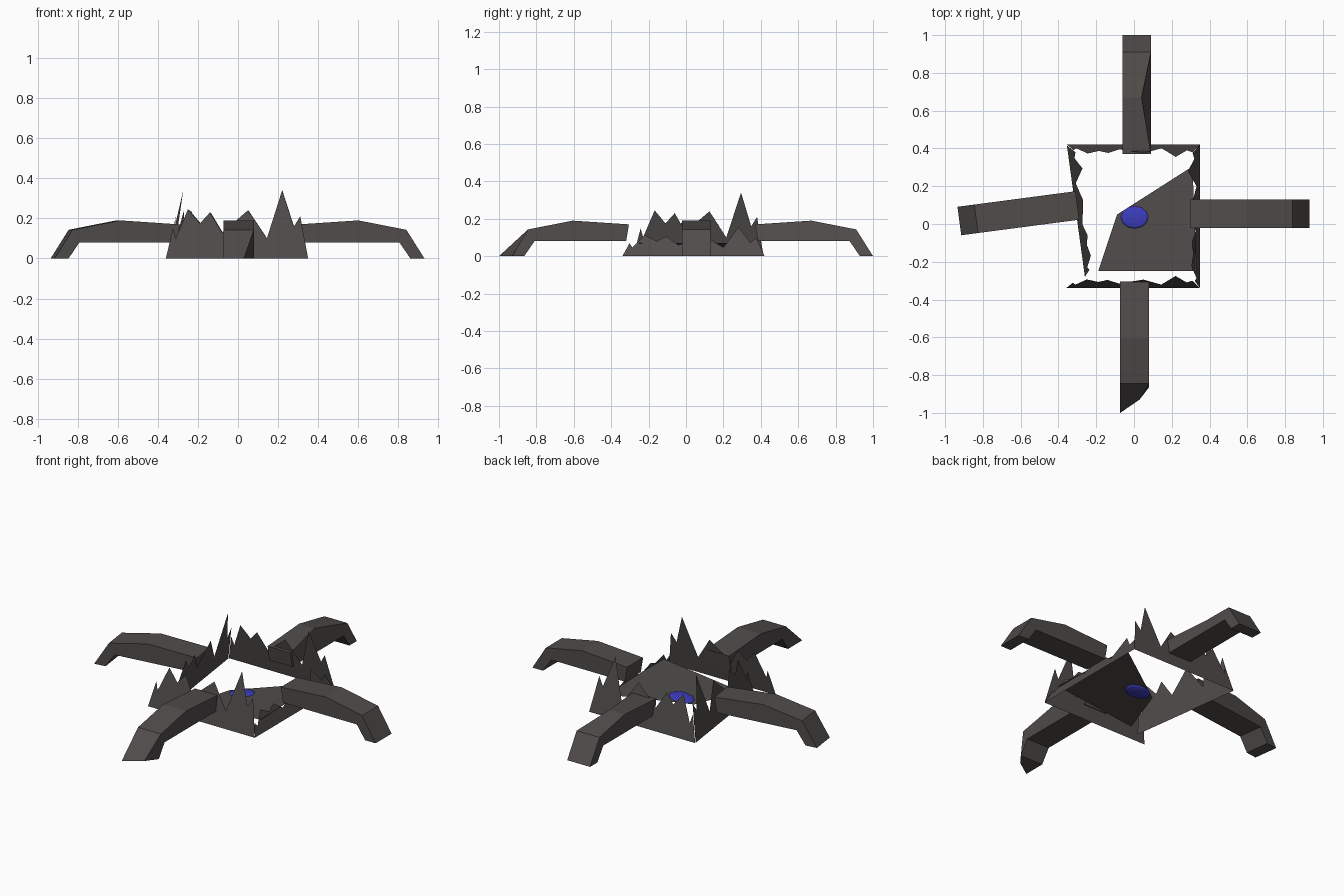
import bpy, bmesh, math
from mathutils import Vector, Matrix

if "Cube" in bpy.data.objects:
    bpy.data.objects.remove(bpy.data.objects["Cube"])


def material(name, rgb):
    m = bpy.data.materials.new(name)
    m.diffuse_color = (*rgb, 1)
    m.use_nodes = True
    m.node_tree.nodes["Principled BSDF"].inputs["Base Color"].default_value = m.diffuse_color
    return m


METAL = material("dark_metal", (0.08, 0.073, 0.07))
BLUE = material("blue_core", (0.045, 0.045, 0.50))


def make_object(name, verts, faces, mat, fix_normals=False):
    mesh = bpy.data.meshes.new(name)
    mesh.from_pydata(verts, [], faces)
    if fix_normals:
        bm = bmesh.new()
        bm.from_mesh(mesh)
        bmesh.ops.recalc_face_normals(bm, faces=bm.faces)
        bm.to_mesh(mesh)
        bm.free()
    mesh.materials.append(mat)
    ob = bpy.data.objects.new(name, mesh)
    bpy.context.collection.objects.link(ob)
    return ob


# Jagged broken-wall outline: position along the wall (0..1), height
JAGGED = [(0.0, 0.0), (0.05, 0.15), (0.07, 0.10), (0.155, 0.245), (0.24, 0.175),
          (0.31, 0.23), (0.395, 0.13), (0.577, 0.24), (0.71, 0.10),
          (0.817, 0.34), (0.90, 0.16), (0.944, 0.21), (1.0, 0.0)]


def wall(name, start, end, inward, height=1.0):
    """Thin wall leaning inward, ending in the jagged outline."""
    a, b, n = Vector(start), Vector(end), Vector(inward)
    verts = []
    for t, h in JAGGED:
        p = a.lerp(b, t) + n * (0.19 * h)
        verts.append((p.x, p.y, h * height))
    face = list(range(len(verts)))
    # turn the face outward
    mesh_normal_ok = (b - a).cross(n) > 0
    make_object(name, verts, [face[::-1] if mesh_normal_ok else face], METAL)


wall("front_wall", (-0.36, -0.34), (0.35, -0.34), (0, 1))
wall("back_wall", (-0.355, 0.42), (0.35, 0.42), (0, -1))
wall("right_wall", (0.35, -0.34), (0.35, 0.42), (-1, 0), 0.46)
wall("left_wall", (-0.26, -0.28), (-0.355, 0.415), (1, 0.1))

# Leg side outline: distance outward, height
LEG = [(0.0, 0.17), (0.30, 0.19), (0.54, 0.143), (0.63, 0.0),
       (0.56, 0.0), (0.505, 0.08), (0.015, 0.08)]


def leg(name, root, angle, edits=None):
    """Square arched leg; edits move single corners {(point, side): (dx, dy)}."""
    n, verts = len(LEG), []
    rot = Matrix.Translation((*root, 0)) @ Matrix.Rotation(math.radians(angle), 4, 'Z')
    for side in (-1, 1):
        for i, (d, z) in enumerate(LEG):
            dx, dy = (edits or {}).get((i, side), (0, 0))
            verts.append(rot @ Vector((d + dx, side * 0.076 + dy, z)))
    faces = [(i, (i + 1) % n, (i + 1) % n + n, i + n) for i in range(n)]
    faces += [tuple(range(n)), tuple(range(n, 2 * n))]
    make_object(name, verts, faces, METAL, True)


leg("right_leg", (0.30, 0.055), 0)
leg("left_leg", (-0.30, 0.098), 187.5)
leg("back_leg", (0.014, 0.37), 90, {(1, -1): (0, 0.05)})        # dented ridge
leg("front_leg", (0.003, -0.305), -90,
    {(3, -1): (0.065, 0), (3, 1): (-0.005, -0.05)})             # chipped toe

# Broken floor plate, slightly tilted up to the right
make_object("floor_plate",
            [(-0.19, -0.25, 0.01), (0.33, -0.25, 0.07),
             (0.31, 0.305, 0.07), (-0.09, 0.05, 0.02)],
            [(0, 1, 2, 3)], METAL)

# Blue core set in the plate
bpy.ops.mesh.primitive_uv_sphere_add(segments=12, ring_count=6, radius=1,
                                     location=(0.004, 0.035, 0.032))
core = bpy.context.object
core.name = "blue_core"
core.scale = (0.075, 0.06, 0.014)
core.rotation_euler = (0, math.radians(-6.5), 0)
core.data.materials.append(BLUE)
